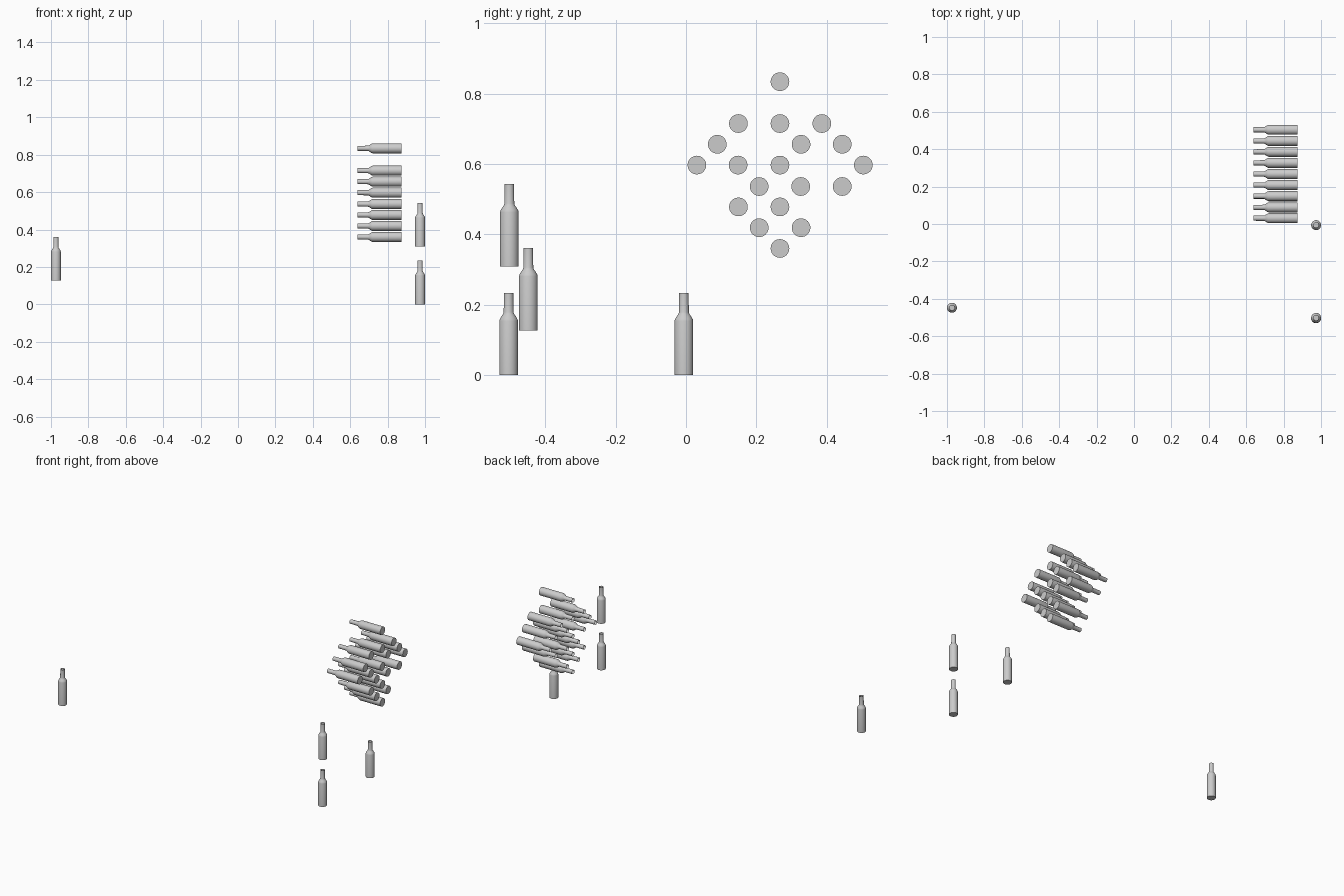
import bpy, bmesh, math

if "Cube" in bpy.data.objects:
    bpy.data.objects.remove(bpy.data.objects["Cube"])

# Bottle outline: (radius, height) from base to open mouth
PROFILE = [(0.0265, 0.0), (0.0265, 0.154), (0.0252, 0.159), (0.0205, 0.167),
           (0.0155, 0.174), (0.0140, 0.179), (0.0135, 0.234)]
SIDES = 32


def bottle_mesh():
    bm = bmesh.new()
    rings = []
    for r, z in PROFILE:
        rings.append([bm.verts.new((r * math.cos(2 * math.pi * i / SIDES),
                                    r * math.sin(2 * math.pi * i / SIDES), z))
                      for i in range(SIDES)])
    for a, b in zip(rings, rings[1:]):
        for i in range(SIDES):
            j = (i + 1) % SIDES
            bm.faces.new((a[i], a[j], b[j], b[i]))
    bm.faces.new(rings[0][::-1])
    for f in bm.faces:
        f.smooth = len(f.verts) == 4
    for e in bm.edges:
        if len(e.link_faces) == 2 and e.calc_face_angle() > math.radians(40):
            e.smooth = False
    me = bpy.data.meshes.new("bottle")
    bm.to_mesh(me)
    bm.free()
    return me


mesh = bottle_mesh()


def add_bottle(name, loc, rot=(0, 0, 0)):
    ob = bpy.data.objects.new(name, mesh)
    ob.location = loc
    ob.rotation_euler = rot
    bpy.context.collection.objects.link(ob)


# Upright bottles
for x, y, z in [(0.9735, -0.006, 0), (0.9735, -0.504, 0),
                (0.9735, -0.502, 0.309), (-0.9735, -0.448, 0.127)]:
    add_bottle("standing_bottle", (x, y, z))

# Racked bottles lying with necks toward -x: row height -> y positions
RACK = {
    0.834: [0.267],
    0.715: [0.149, 0.267, 0.386],
    0.656: [0.089, 0.327, 0.444],
    0.597: [0.031, 0.148, 0.267, 0.504],
    0.536: [0.208, 0.326, 0.444],
    0.478: [0.149, 0.267],
    0.419: [0.208, 0.327],
    0.360: [0.267],
}
for z, ys in RACK.items():
    for y in ys:
        add_bottle("racked_bottle", (0.874, y, z), (0, -math.pi / 2, 0))
